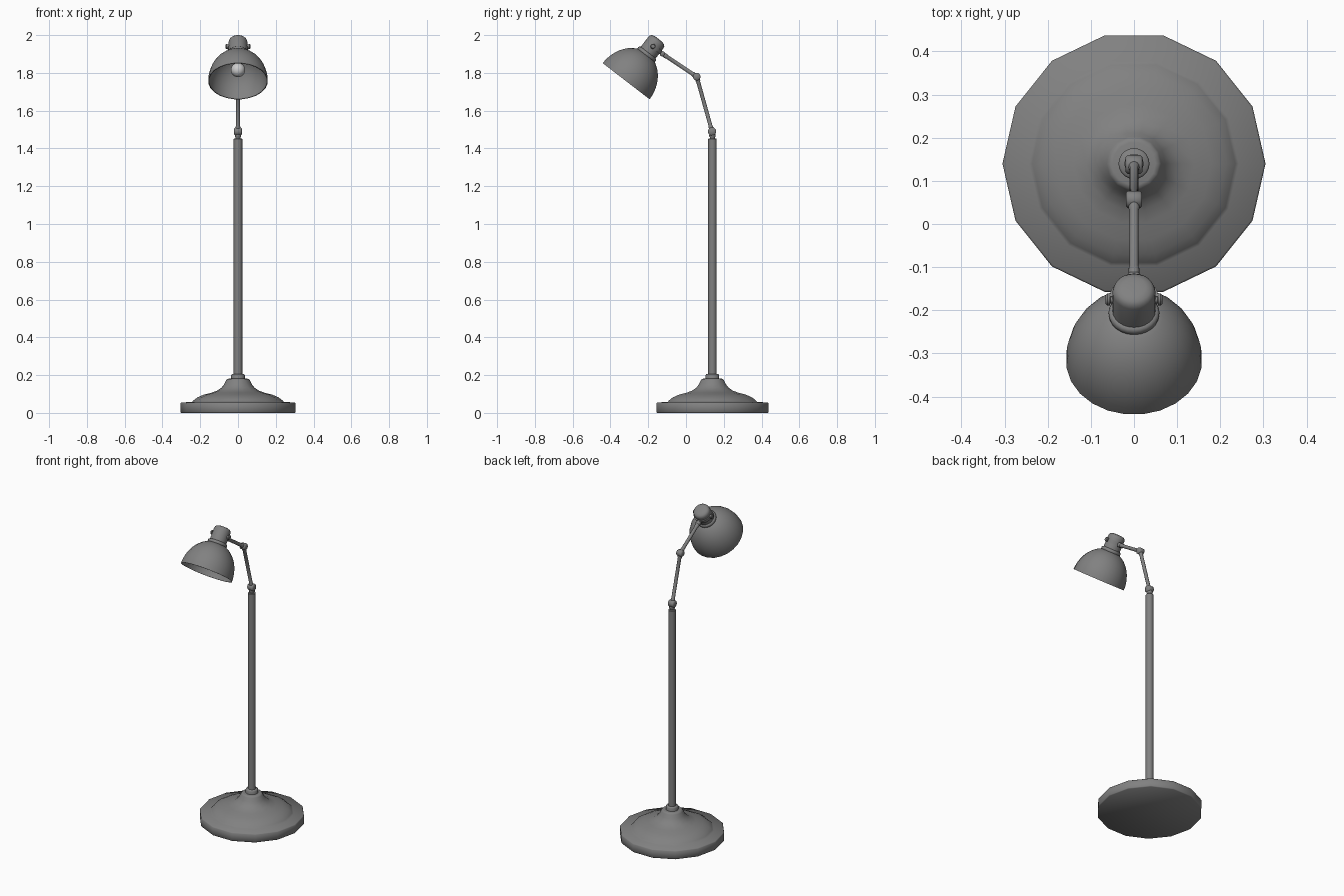
import bpy, math
from mathutils import Matrix, Vector

if "Cube" in bpy.data.objects:
    bpy.data.objects.remove(bpy.data.objects["Cube"])

# Dark painted metal
metal = bpy.data.materials.new("dark_metal")
metal.diffuse_color = (0.22, 0.22, 0.22, 1)
metal.use_nodes = True
metal.node_tree.nodes["Principled BSDF"].inputs["Base Color"].default_value = metal.diffuse_color


def lathe(name, profile, segs, matrix=Matrix(), arc=math.tau, phase=0.0, loop=False, angle=35, mat=metal):
    """Revolve (radius, height) points round local z, with capped ends or a closed section."""
    full = arc > math.tau - 0.001
    cols = segs if full else segs + 1
    n = len(profile)
    verts = []
    for i in range(cols):
        a = phase + arc * i / segs
        verts += [matrix @ Vector((r * math.cos(a), r * math.sin(a), z)) for r, z in profile]
    faces = []
    for i in range(segs):
        j = (i + 1) % cols
        for k in range(n if loop else n - 1):
            m = (k + 1) % n
            faces.append((i * n + k, j * n + k, j * n + m, i * n + m))
    if not loop:
        faces.append([i * n for i in reversed(range(cols))])
        faces.append([i * n + n - 1 for i in range(cols)])
    elif not full:
        faces.append(list(range(n)))
        faces.append([segs * n + k for k in reversed(range(n))])
    mesh = bpy.data.meshes.new(name)
    mesh.from_pydata(verts, [], faces)
    mesh.update()
    if mat:
        mesh.materials.append(mat)
    ob = bpy.data.objects.new(name, mesh)
    bpy.context.collection.objects.link(ob)
    bpy.ops.object.select_all(action='DESELECT')
    ob.select_set(True)
    bpy.context.view_layer.objects.active = ob
    bpy.ops.object.shade_smooth_by_angle(angle=math.radians(angle))
    return ob


def aim(p, q):
    """Frame at p with local z pointing to q."""
    d = Vector(q) - Vector(p)
    return Matrix.Translation(p) @ d.to_track_quat('Z', 'Y').to_matrix().to_4x4()


def rod(name, p, q, r=0.0105):
    """Arm rod with a slim collar near each end."""
    L = (Vector(q) - Vector(p)).length
    c = r + 0.002
    lathe(name, [(r, 0), (c, 0.012), (c, 0.026), (r, 0.03),
                 (r, L - 0.03), (c, L - 0.026), (c, L - 0.012), (r, L)], 14, aim(p, q))


def hinge(name, p, r, half):
    """Rounded barrel lying along x."""
    b = 0.005
    p = Vector(p)
    lathe(name, [(r - b, -half), (r, b - half), (r, half - b), (r - b, half)], 18,
          aim(p, p + Vector((1, 0, 0))), angle=50)


# Weighted base: one softly shaded turned piece, then the stem
stand = Matrix.Translation((0, 0.14, 0))
lathe("base", [(0.301, 0), (0.305, 0.004), (0.305, 0.05), (0.301, 0.055), (0.243, 0.058),
               (0.235, 0.067), (0.215, 0.082), (0.18, 0.097), (0.14, 0.107),
               (0.11, 0.118), (0.088, 0.133), (0.073, 0.152), (0.063, 0.172), (0.058, 0.179),
               (0.05, 0.181)], 14, stand, angle=75)
lathe("stem_collar", [(0.036, 0.17), (0.036, 0.2), (0.032, 0.206)], 20, stand, angle=60)
lathe("stem", [(0.0225, 0.19), (0.0225, 1.45), (0.02, 1.453)], 16, stand)
lathe("stem_neck", [(0.013, 1.45), (0.013, 1.458), (0.017, 1.463), (0.017, 1.47), (0.014, 1.485)], 16,
      stand, angle=60)

# Head frame: origin at the rim centre, local z up the shade axis
head = Matrix.Translation((0, -0.317, 1.756)) @ Matrix.Rotation(math.radians(-37.6), 4, 'X')
shoulder = Vector((0, 0.138, 1.49))
elbow = Vector((0, 0.057, 1.78))
wrist = head @ Vector((0, 0.064, 0.232))

# Jointed arm
hinge("shoulder_joint", shoulder, 0.022, 0.02)
rod("lower_arm", shoulder, elbow)
hinge("elbow_joint", elbow, 0.02, 0.019)
rod("upper_arm", elbow, wrist)
hinge("wrist_joint", wrist, 0.014, 0.014)

# Shade: hollow elliptical bowl
outer, inner = [], []
for i in range(11):
    a = math.radians(72) * i / 10
    outer.append((0.158 * math.cos(a), 0.186 * math.sin(a)))
    inner.append((0.154 * math.cos(a), 0.182 * math.sin(a)))
lathe("shade", inner[::-1] + outer, 24, head, phase=math.pi / 24)

# Neck ring and lamp cap
lathe("neck_ring", [(0.052, 0.168), (0.058, 0.174), (0.059, 0.182), (0.056, 0.189), (0.049, 0.192)], 24,
      head, angle=70)
lathe("cap", [(0.05, 0.172), (0.05, 0.260), (0.047, 0.270), (0.04, 0.277), (0.027, 0.281), (0.01, 0.282)],
      24, head, angle=60)

# Yoke strap round the back of the cap, with pivot screws
lathe("yoke", [(0.049, 0.222), (0.056, 0.222), (0.056, 0.244), (0.049, 0.244)], 14, head,
      arc=math.pi, loop=True)
for side, label in ((-1, "left"), (1, "right")):
    p = head @ Vector((side * 0.044, 0, 0.233))
    lathe("pivot_screw_" + label, [(0.009, 0), (0.009, 0.011), (0.014, 0.012), (0.014, 0.018), (0.01, 0.022)],
          14, aim(p, p + Vector((side, 0, 0))))

# Bulb and socket
ball = [(0.038 * math.sin(a), 0.075 - 0.038 * math.cos(a))
        for a in [math.radians(3 + 147 * i / 10) for i in range(11)]]
lathe("bulb", ball + [(0.018, 0.125)], 20, head, mat=None)
lathe("socket", [(0.022, 0.118), (0.022, 0.176)], 20, head)
